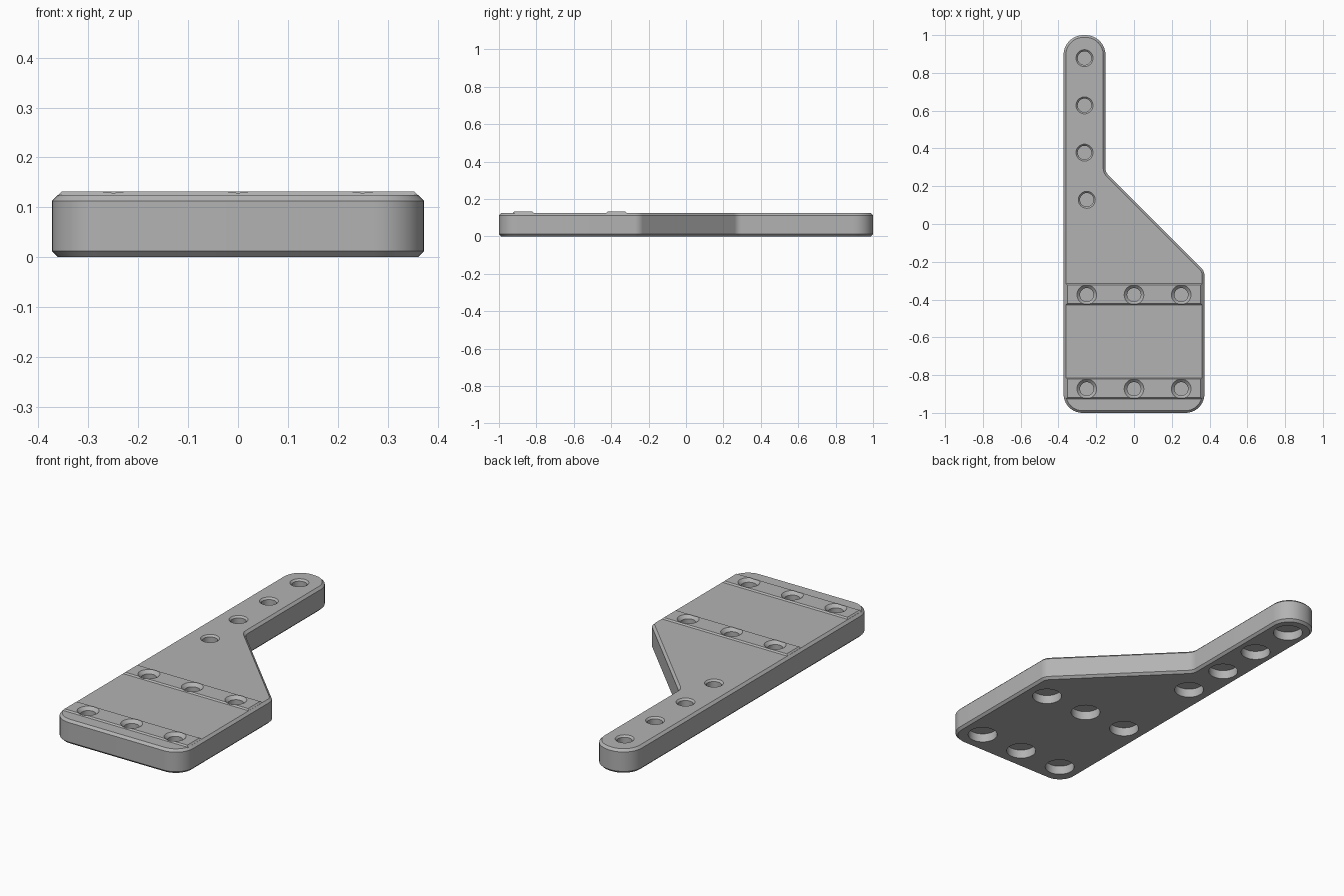
import bpy, bmesh, math
from mathutils import Vector

if "Cube" in bpy.data.objects:
    bpy.data.objects.remove(bpy.data.objects["Cube"], do_unlink=True)

THICK, TOP, CHAMFER = 0.125, 0.132, 0.012
W, ARM = 0.373, -0.151

grey = bpy.data.materials.new("plain grey")
grey.use_nodes = True
grey.diffuse_color = (0.45, 0.45, 0.45, 1)
grey.node_tree.nodes["Principled BSDF"].inputs["Base Color"].default_value = grey.diffuse_color


def make_object(name, bm):
    bmesh.ops.recalc_face_normals(bm, faces=bm.faces[:])
    mesh = bpy.data.meshes.new(name)
    bm.to_mesh(mesh)
    bm.free()
    mesh.materials.append(grey)
    obj = bpy.data.objects.new(name, mesh)
    bpy.context.collection.objects.link(obj)
    return obj


def fillet(corners, steps=10):
    """Round each (x, y, radius) corner of a closed outline."""
    points = []
    for i, (x, y, r) in enumerate(corners):
        p = Vector((x, y))
        a = (Vector(corners[i - 1][:2]) - p).normalized()
        b = (Vector(corners[(i + 1) % len(corners)][:2]) - p).normalized()
        half = a.angle(b) / 2
        mid = (a + b).normalized()
        centre = p + mid * (r / math.sin(half))
        start = p + a * (r / math.tan(half)) - centre
        end = p + b * (r / math.tan(half)) - centre
        sweep = start.angle_signed(end)
        for k in range(steps + 1):
            t = -sweep * k / steps
            c, s = math.cos(t), math.sin(t)
            points.append(centre + Vector((c * start.x - s * start.y, s * start.x + c * start.y)))
    return points


def plate(name):
    """Rounded outline, extruded, with chamfered rims."""
    outline = fillet([(-W, -1, 0.1), (W, -1, 0.1), (W, -0.249, 0.06),
                      (ARM, 0.275, 0.05), (ARM, 1, 0.105), (-W, 1, 0.105)])
    bm = bmesh.new()
    base = bm.faces.new([bm.verts.new((p.x, p.y, 0)) for p in outline])
    lid = bmesh.ops.extrude_face_region(bm, geom=[base])["geom"]
    bmesh.ops.translate(bm, vec=(0, 0, THICK),
                        verts=[v for v in lid if isinstance(v, bmesh.types.BMVert)])
    rims = [e for e in bm.edges if abs(e.verts[0].co.z - e.verts[1].co.z) < 1e-5]
    bmesh.ops.recalc_face_normals(bm, faces=bm.faces[:])
    bmesh.ops.bevel(bm, geom=rims, offset=CHAMFER, segments=1, affect='EDGES', clamp_overlap=False)
    return make_object(name, bm)


def ridge(name, y):
    """Low strip with sloping sides, seated slightly into the plate."""
    bm = bmesh.new()
    bmesh.ops.create_cube(bm, size=1)
    for v in bm.verts:
        v.co = Vector((v.co.x * 0.72, y + v.co.y * 0.112, THICK if v.co.z > 0 else THICK - 0.005))
    top = max(bm.faces, key=lambda f: f.calc_center_median().z)
    lid = bmesh.ops.extrude_face_region(bm, geom=[top])["geom"]
    bmesh.ops.delete(bm, geom=[top], context='FACES_ONLY')
    for v in [g for g in lid if isinstance(g, bmesh.types.BMVert)]:
        v.co.z = TOP
        v.co.x -= math.copysign(0.007, v.co.x)
        v.co.y -= math.copysign(0.007, v.co.y - y)
    return make_object(name, bm)


def lathe(bm, x, y, profile, sides=40):
    """Closed solid of revolution from (radius, height) pairs."""
    rings = []
    for r, z in profile:
        rings.append([bm.verts.new((x + r * math.cos(k * math.tau / sides),
                                    y + r * math.sin(k * math.tau / sides), z))
                      for k in range(sides)])
    for low, high in zip(rings, rings[1:]):
        for k in range(sides):
            n = (k + 1) % sides
            bm.faces.new((low[k], low[n], high[n], high[k]))
    bm.faces.new(rings[0][::-1])
    bm.faces.new(rings[-1])


# Hole positions: a row along the arm and two rows of three on the ridges
RIDGES = {"front_ridge": -0.87, "rear_ridge": -0.372}
holes = [(-0.262, y) for y in (0.878, 0.628, 0.378)] + [(-0.25, 0.128)]
holes += [(x, y - 0.003) for y in RIDGES.values() for x in (-0.25, 0, 0.25)]

# Countersunk screw holes above, wide head pockets below, thin web between
cut = bmesh.new()
for x, y in holes:
    lathe(cut, x, y, [(0.036, 0.052), (0.036, 0.116), (0.06, 0.14)])
    lathe(cut, x, y, [(0.072, -0.02), (0.072, 0.046)])
cutter = make_object("hole_cutter", cut)
cutter.hide_render = True

parts = [plate("bracket_plate")] + [ridge(n, y) for n, y in RIDGES.items()]
for obj in parts:
    mod = obj.modifiers.new("holes", 'BOOLEAN')
    mod.operation = 'DIFFERENCE'
    mod.solver = 'EXACT'
    mod.object = cutter
bpy.context.view_layer.update()
graph = bpy.context.evaluated_depsgraph_get()
finished = [bpy.data.meshes.new_from_object(o.evaluated_get(graph)) for o in parts]
for obj, mesh in zip(parts, finished):
    obj.modifiers.clear()
    obj.data = mesh
bpy.data.objects.remove(cutter, do_unlink=True)

# Smooth round walls, keep chamfers crisp
bpy.ops.object.select_all(action='DESELECT')
for obj in parts:
    obj.select_set(True)
bpy.context.view_layer.objects.active = parts[0]
bpy.ops.object.shade_smooth_by_angle(angle=math.radians(30))
